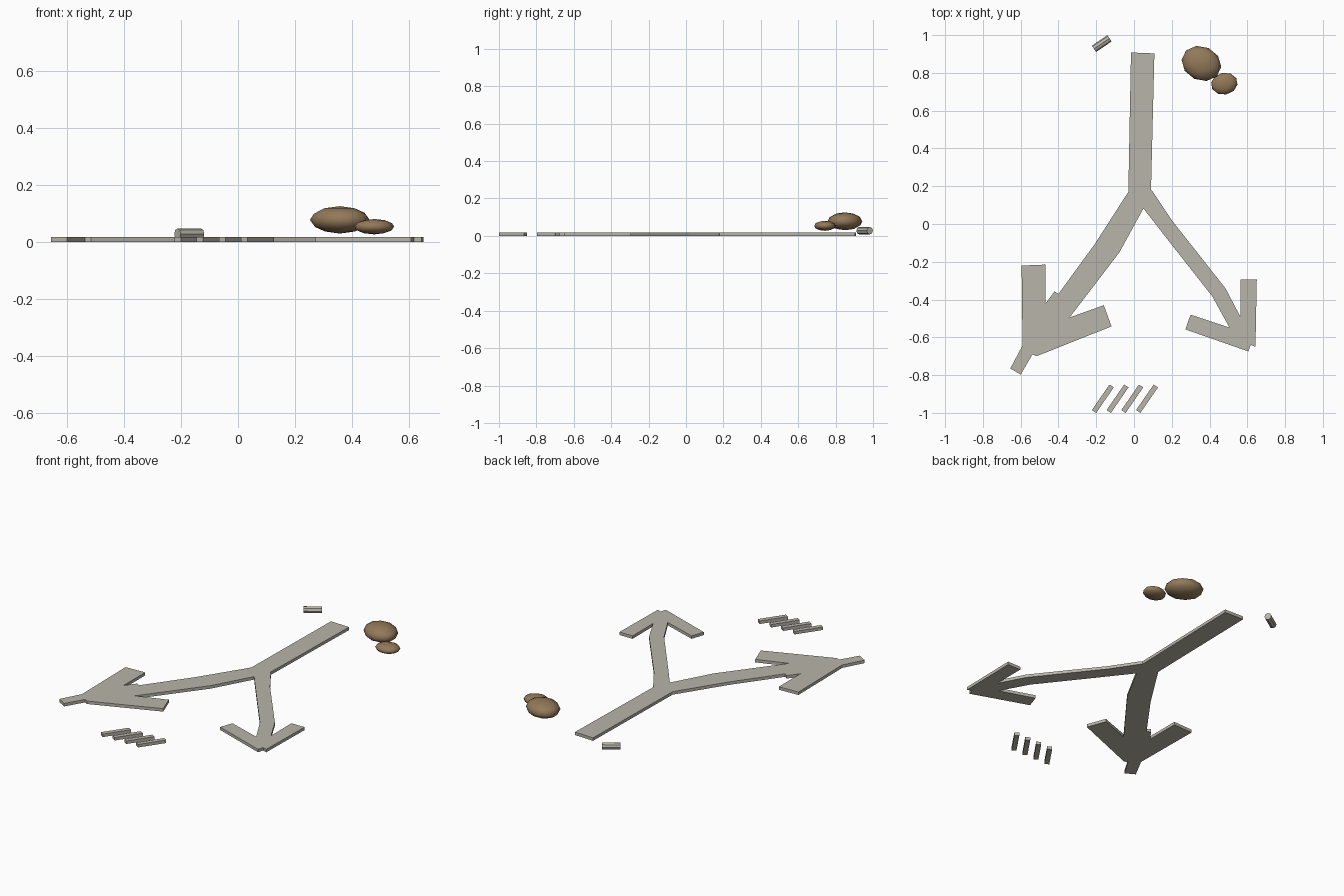
import bpy
import bmesh
from math import radians
from mathutils import Matrix, Vector

THICKNESS = 0.018

default_cube = bpy.data.objects.get("Cube")
if default_cube:
    bpy.data.objects.remove(default_cube, do_unlink=True)


def make_material(name, colour):
    mat = bpy.data.materials.new(name)
    mat.use_nodes = True
    mat.diffuse_color = (*colour, 1)
    shader = next(n for n in mat.node_tree.nodes if n.type == "BSDF_PRINCIPLED")
    shader.inputs["Base Color"].default_value = (*colour, 1)
    shader.inputs["Roughness"].default_value = 0.9
    return mat


stone_grey = make_material("stone grey", (0.48, 0.46, 0.40))
earth_brown = make_material("earth brown", (0.29, 0.19, 0.10))


def add_object(name, bm, mat, smooth=False):
    """Turn a bmesh into a scene object with one material."""
    bmesh.ops.recalc_face_normals(bm, faces=bm.faces)
    for face in bm.faces:
        face.smooth = smooth
    mesh = bpy.data.meshes.new(name)
    bm.to_mesh(mesh)
    bm.free()
    mesh.materials.append(mat)
    obj = bpy.data.objects.new(name, mesh)
    bpy.context.collection.objects.link(obj)
    return obj


def add_slab(name, outline, mat):
    """Extrude a flat outline upward from the ground."""
    bm = bmesh.new()
    base = bm.faces.new([bm.verts.new((x, y, 0)) for x, y in outline])
    result = bmesh.ops.extrude_face_region(bm, geom=[base], use_keep_orig=True)
    top = [v for v in result["geom"] if isinstance(v, bmesh.types.BMVert)]
    bmesh.ops.translate(bm, verts=top, vec=(0, 0, THICKNESS))
    return add_object(name, bm, mat)


def add_rock(name, centre, radii, turn):
    """Low-poly squashed sphere."""
    bm = bmesh.new()
    bmesh.ops.create_icosphere(bm, subdivisions=2, radius=1)
    bm.transform(Matrix.LocRotScale(
        Vector(centre), Matrix.Rotation(radians(turn), 3, "Z"), Vector(radii)))
    return add_object(name, bm, earth_brown, smooth=True)


# Forked arrow: one continuous outline, stem then each branch with its head
stem = [(-0.03, 0.17), (-0.016, 0.908), (0.108, 0.903), (0.09, 0.18)]
left_branch = [
    (0.1, 0.17), (0.2, 0.02), (0.484, -0.34), (0.563, -0.49),
    (0.563, -0.295), (0.65, -0.295), (0.643, -0.65), (0.617, -0.64),
    (0.606, -0.675), (0.272, -0.558), (0.299, -0.48), (0.505, -0.548),
    (0.415, -0.384), (0.198, -0.108)]
fork = [(0.05, 0.082)]
right_branch = [
    (-0.077, -0.15), (-0.341, -0.495), (-0.16, -0.43), (-0.119, -0.542),
    (-0.516, -0.7), (-0.537, -0.69), (-0.6, -0.797), (-0.655, -0.765),
    (-0.59, -0.643), (-0.595, -0.22), (-0.468, -0.215), (-0.468, -0.42),
    (-0.421, -0.357), (-0.4, -0.37), (-0.209, -0.108)]
add_slab("forked_arrow", stem + left_branch + fork + right_branch, stone_grey)

# Row of four slanted tally bars
bar = [(-0.223, -0.985), (-0.13, -0.85), (-0.107, -0.865), (-0.2, -1.0)]
for i in range(4):
    add_slab(f"tally_bar_{i + 1}", [(x + i * 0.078, y) for x, y in bar], stone_grey)

# Short peg lying on its side
bm = bmesh.new()
bmesh.ops.create_cone(bm, cap_ends=True, segments=8, radius1=0.02, radius2=0.02, depth=0.1)
bm.transform(Matrix.Translation((-0.171, 0.955, 0.028))
             @ Matrix.Rotation(radians(34), 4, "Z")
             @ Matrix.Rotation(radians(90), 4, "Y"))
add_object("peg", bm, stone_grey)

# Pair of rounded rocks
add_rock("large_rock", (0.357, 0.85, 0.078), (0.108, 0.09, 0.048), -25)
add_rock("small_rock", (0.478, 0.743, 0.054), (0.071, 0.058, 0.027), 10)
